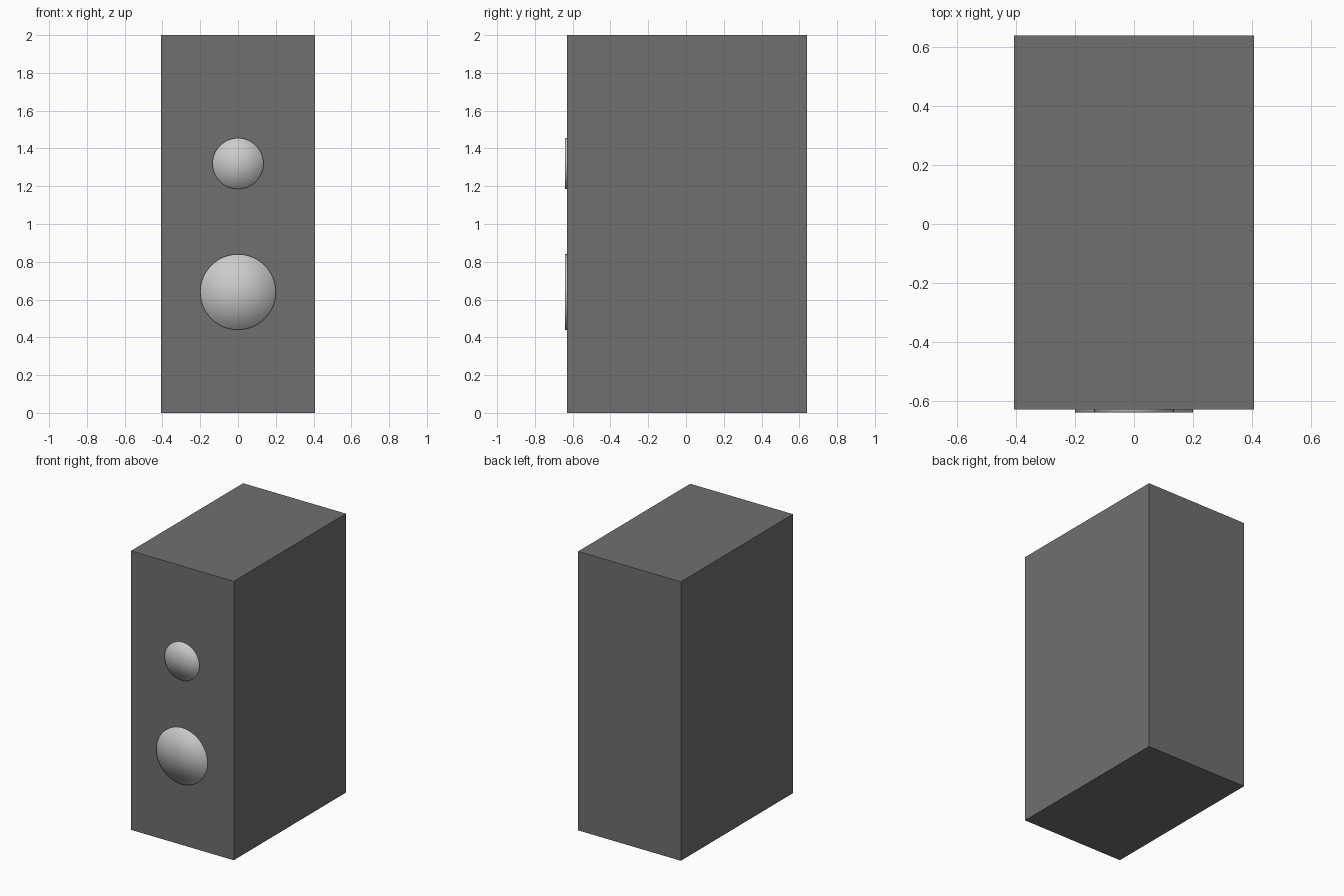
import bpy, bmesh, math
from mathutils import Matrix

if "Cube" in bpy.data.objects:
    bpy.data.objects.remove(bpy.data.objects["Cube"])

# Cabinet: plain sharp-edged box
bpy.ops.mesh.primitive_cube_add(size=1, location=(0, 0.005, 1))
cabinet = bpy.context.object
cabinet.name = "cabinet"
cabinet.scale = (0.815, 1.27, 2.0)
bpy.ops.object.transform_apply(location=False, rotation=False, scale=True)
dark = bpy.data.materials.new("dark_grey")
dark.diffuse_color = (0.16, 0.16, 0.16, 1)
dark.use_nodes = True
dark.node_tree.nodes["Principled BSDF"].inputs["Base Color"].default_value = dark.diffuse_color
cabinet.data.materials.append(dark)


def driver(name, radius, z):
    """Thin disc on the front, smooth across the rim so it shades like a dome."""
    bm = bmesh.new()
    bmesh.ops.create_cone(bm, cap_ends=True, cap_tris=True, segments=64,
                          radius1=radius, radius2=radius, depth=0.02,
                          matrix=Matrix.Rotation(math.pi / 2, 4, 'X'))
    for f in bm.faces:
        f.smooth = True
    mesh = bpy.data.meshes.new(name)
    bm.to_mesh(mesh)
    bm.free()
    obj = bpy.data.objects.new(name, mesh)
    obj.location = (0, -0.63, z)
    bpy.context.collection.objects.link(obj)


# Speaker drivers
driver("tweeter", 0.135, 1.32)
driver("woofer", 0.20, 0.64)
